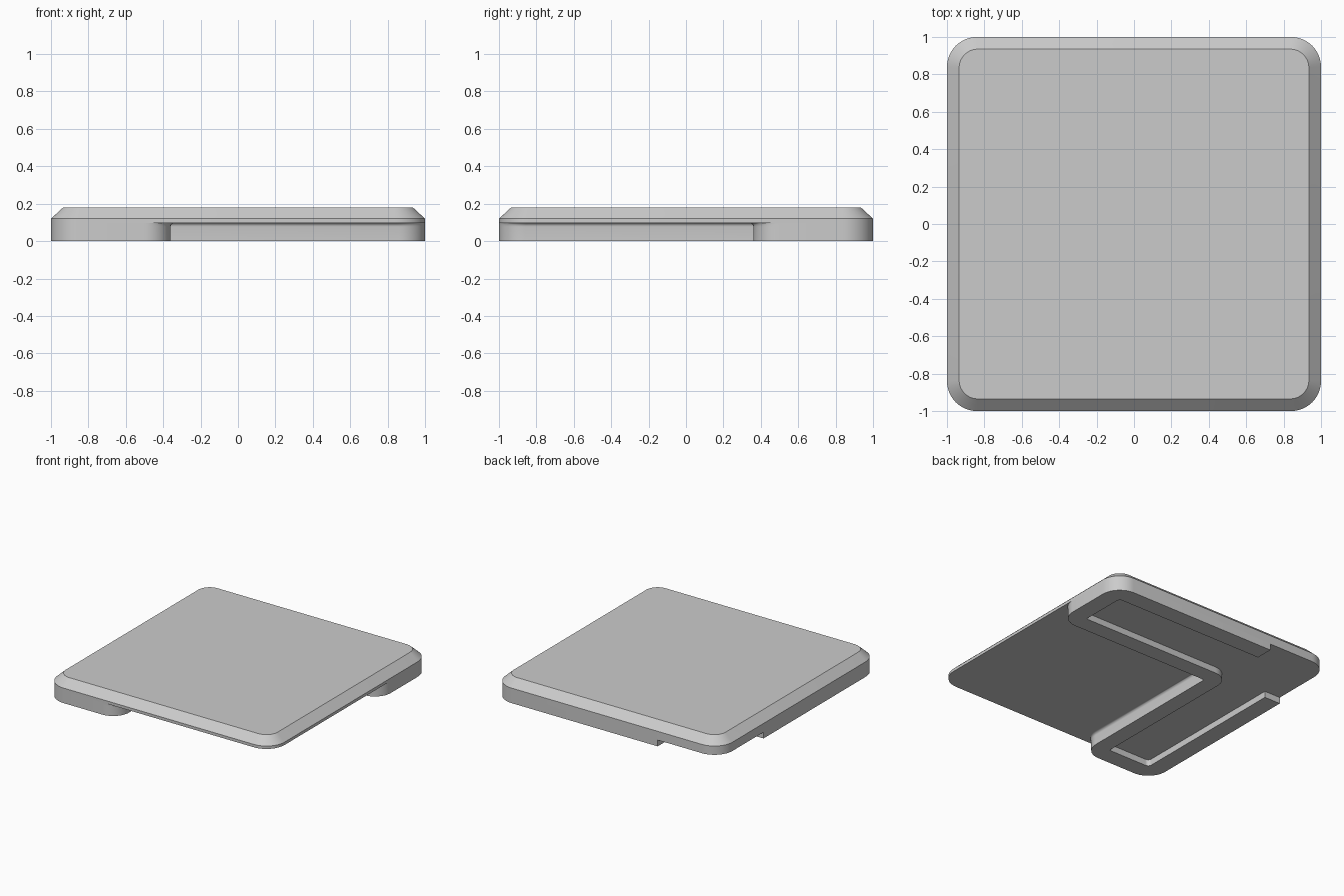
import bpy
import bmesh
from math import pi, sin, cos
from mathutils import Vector

if "Cube" in bpy.data.objects:
    bpy.data.objects.remove(bpy.data.objects["Cube"])

grey = bpy.data.materials.new("plain_grey")
grey.use_nodes = True
grey.diffuse_color = (0.6, 0.6, 0.6, 1)
grey.node_tree.nodes["Principled BSDF"].inputs["Base Color"].default_value = (0.6, 0.6, 0.6, 1)


def rounded(corners, steps=12):
    """Outline from (x, y, radius) right-angle corners."""
    points = []
    for i, (x, y, r) in enumerate(corners):
        p = Vector((x, y))
        if r == 0:
            points.append(p)
            continue
        before = (Vector(corners[i - 1][:2]) - p).normalized()
        after = (Vector(corners[(i + 1) % len(corners)][:2]) - p).normalized()
        centre = p + (before + after) * r
        for k in range(steps + 1):
            a = k / steps * pi / 2
            points.append(centre - after * r * cos(a) - before * r * sin(a))
    return points


def loft(name, layers):
    """Closed solid through a stack of (z, outline) layers."""
    bm = bmesh.new()
    loops = [[bm.verts.new((p.x, p.y, z)) for p in outline] for z, outline in layers]
    n = len(loops[0])
    for low, high in zip(loops, loops[1:]):
        for i in range(n):
            j = (i + 1) % n
            bm.faces.new((low[i], low[j], high[j], high[i]))
    bm.faces.new(loops[0][::-1])
    bm.faces.new(loops[-1])
    bmesh.ops.recalc_face_normals(bm, faces=bm.faces)
    mesh = bpy.data.meshes.new(name)
    bm.to_mesh(mesh)
    bm.free()
    mesh.materials.append(grey)
    obj = bpy.data.objects.new(name, mesh)
    bpy.context.collection.objects.link(obj)
    return obj


def activate(obj):
    bpy.ops.object.select_all(action='DESELECT')
    obj.select_set(True)
    bpy.context.view_layer.objects.active = obj


def square(h, r):
    return rounded([(h, h, r), (-h, h, r), (-h, -h, r), (h, -h, r)])


def angle_shape(o):
    """L outline; o widens it on its inner sides."""
    e, r = 0.36 - o, 0.14 + o
    return rounded([(1, 1, 0.16), (-1, 1, 0.16), (-1, -1, 0.16),
                    (-e, -1, r), (-e, e, 0), (1, e, r)])


UNDER, FILLET, FLOOR = 0.097, 0.02, 0.05

# Chamfered top plate
plate = loft("top_plate", [(UNDER, square(1, 0.16)), (0.12, square(1, 0.16)),
                           (0.18, square(0.935, 0.1))])

# L-shaped base, flared where it meets the plate
layers = [(0, angle_shape(0))]
for k in range(6):
    a = k / 5 * pi / 2
    layers.append((UNDER - FILLET + FILLET * sin(a), angle_shape(FILLET * (1 - cos(a)))))
base = loft("angled_base", layers)

# Pocket in the base, open at the outer corner
inner, wall, gap = 0.49, 0.86, 0.45
pocket = loft("pocket_cutter", [(z, rounded([
    (wall, wall, 0.03), (-gap, wall, 0), (-gap, 1.2, 0), (-1.2, 1.2, 0),
    (-1.2, gap, 0), (-wall, gap, 0), (-wall, -wall, 0.03), (-inner, -wall, 0.01),
    (-inner, inner, 0.13), (wall, inner, 0.01)])) for z in (-0.1, FLOOR)])
pocket.hide_render = True

activate(base)
cut = base.modifiers.new("pocket", 'BOOLEAN')
cut.operation = 'DIFFERENCE'
cut.solver = 'EXACT'
cut.object = pocket
bpy.ops.object.modifier_apply(modifier=cut.name)
bpy.data.objects.remove(pocket)

for part in (plate, base):
    activate(part)
    bpy.ops.object.shade_smooth_by_angle()
